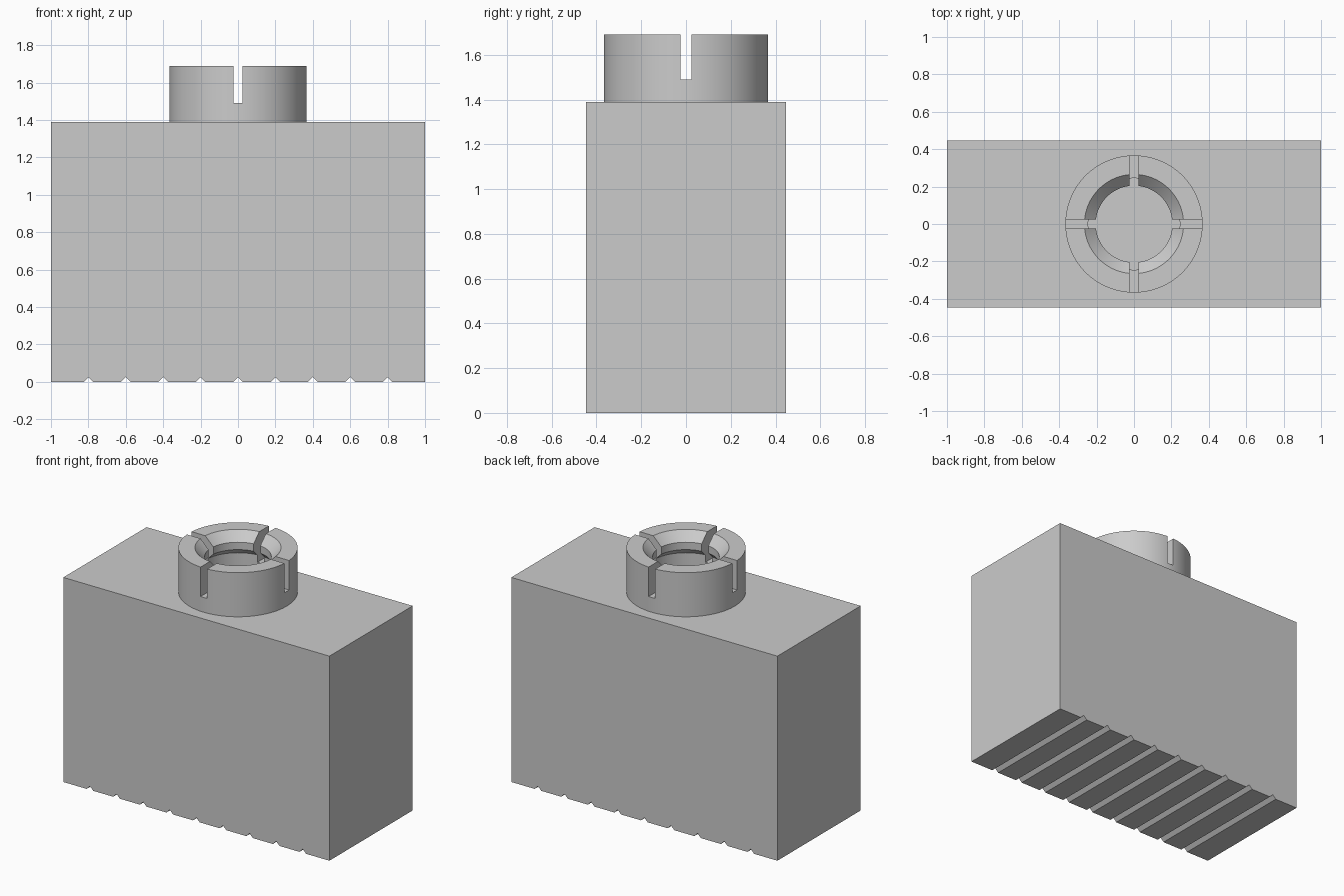
import bpy
import bmesh
import math
from mathutils import Matrix

cube = bpy.data.objects.get("Cube")
if cube:
    bpy.data.objects.remove(cube, do_unlink=True)

HALF_DEPTH = 0.447
BLOCK_TOP = 1.39
COLLAR_TOP = 1.69
SLOT_FLOOR = 1.49
SLOT_WIDTH = 0.05
GROOVE = 0.025
SEGMENTS = 96

grey = bpy.data.materials.new("light grey")
grey.use_nodes = True
grey.diffuse_color = (0.6, 0.6, 0.6, 1)
grey.node_tree.nodes["Principled BSDF"].inputs["Base Color"].default_value = (0.6, 0.6, 0.6, 1)


def make_object(name, bm):
    bmesh.ops.recalc_face_normals(bm, faces=bm.faces)
    mesh = bpy.data.meshes.new(name)
    bm.to_mesh(mesh)
    bm.free()
    mesh.materials.append(grey)
    obj = bpy.data.objects.new(name, mesh)
    bpy.context.collection.objects.link(obj)
    return obj


# Block: front outline with V grooves along the underside, extruded in depth
outline = [(-1, BLOCK_TOP), (-1, 0)]
for i in range(-4, 5):
    x = i * 0.2
    outline += [(x - GROOVE, 0), (x, GROOVE), (x + GROOVE, 0)]
outline += [(1, 0), (1, BLOCK_TOP)]

bm = bmesh.new()
front = bm.faces.new([bm.verts.new((x, -HALF_DEPTH, z)) for x, z in outline])
extruded = bmesh.ops.extrude_face_region(bm, geom=[front], use_keep_orig=True)
back = [v for v in extruded["geom"] if isinstance(v, bmesh.types.BMVert)]
bmesh.ops.translate(bm, verts=back, vec=(0, 2 * HALF_DEPTH, 0))
make_object("grooved_block", bm)

# Collar: turned section with a chamfered mouth, narrow throat and undercut bore
section = [(0.367, BLOCK_TOP), (0.367, COLLAR_TOP), (0.265, COLLAR_TOP),
           (0.205, 1.63), (0.205, 1.58), (0.245, 1.54), (0.245, BLOCK_TOP)]
bm = bmesh.new()
rings = []
for i in range(SEGMENTS):
    a = math.tau * (i + 0.5) / SEGMENTS
    rings.append([bm.verts.new((r * math.cos(a), r * math.sin(a), z)) for r, z in section])
for i, ring in enumerate(rings):
    after = rings[(i + 1) % SEGMENTS]
    for j in range(len(section)):
        k = (j + 1) % len(section)
        bm.faces.new((ring[j], after[j], after[k], ring[k]))
collar = make_object("slotted_collar", bm)

# Cross slots through the collar wall
for name, size_x, size_y in (("slot_cutter_x", 1, SLOT_WIDTH), ("slot_cutter_y", SLOT_WIDTH, 1)):
    bm = bmesh.new()
    height = 0.4
    place = Matrix.Translation((0, 0, SLOT_FLOOR + height / 2))
    bmesh.ops.create_cube(bm, size=1, matrix=place @ Matrix.Diagonal((size_x, size_y, height, 1)))
    cutter = make_object(name, bm)
    cutter.hide_render = True
    bpy.ops.object.select_all(action="DESELECT")
    bpy.context.view_layer.objects.active = collar
    collar.select_set(True)
    cut = collar.modifiers.new("slot", "BOOLEAN")
    cut.operation = "DIFFERENCE"
    cut.solver = "EXACT"
    cut.object = cutter
    bpy.ops.object.modifier_apply(modifier=cut.name)
    bpy.data.objects.remove(cutter, do_unlink=True)

bpy.ops.object.shade_smooth_by_angle(angle=math.radians(30))
